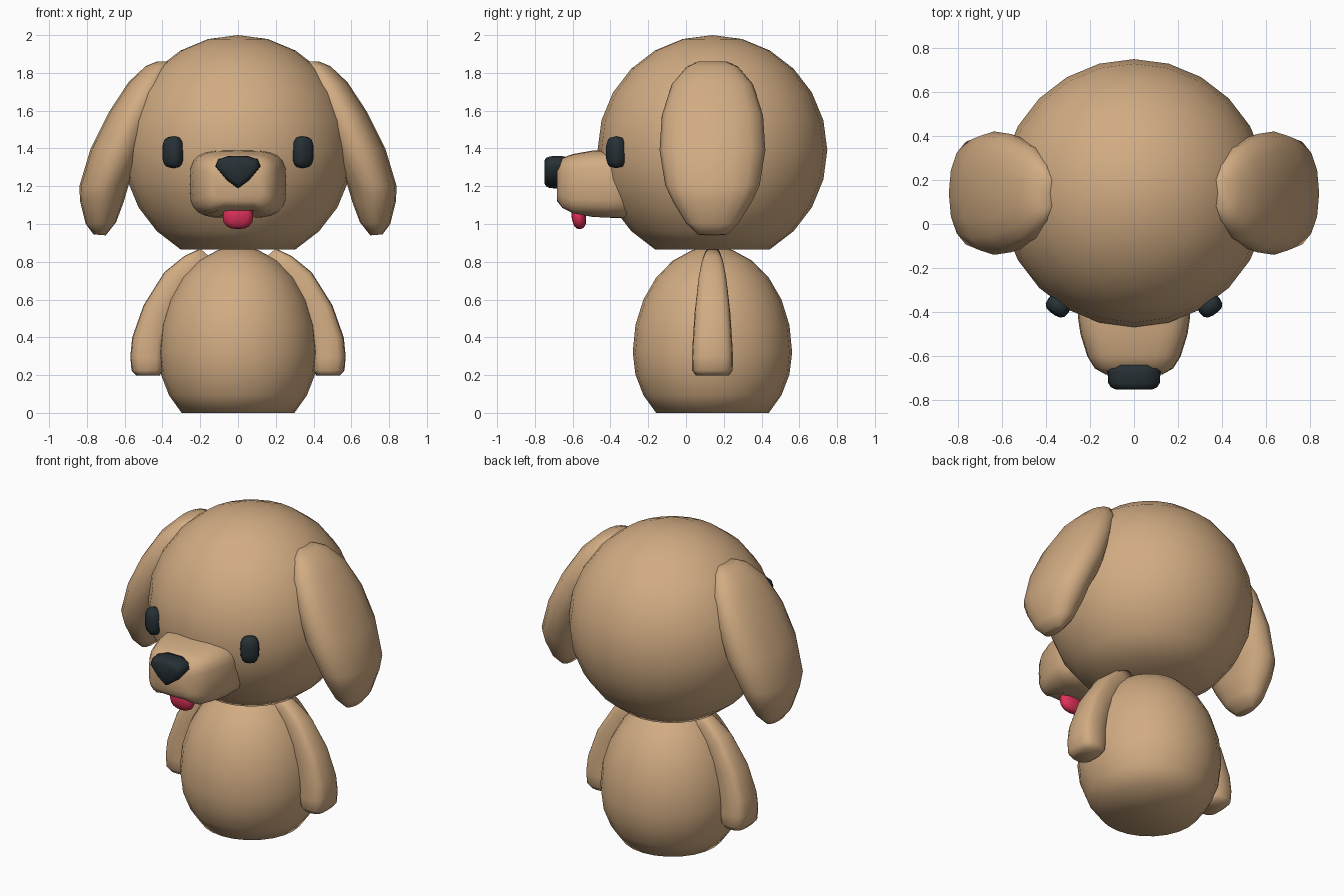
import bpy, bmesh
from math import sin, cos, pi, radians, copysign
from mathutils import Vector, Matrix

if "Cube" in bpy.data.objects:
    bpy.data.objects.remove(bpy.data.objects["Cube"])

CY = 0.14  # depth of the head and body axis


def material(name, rgb):
    m = bpy.data.materials.new(name)
    m.diffuse_color = (*rgb, 1)
    m.use_nodes = True
    m.node_tree.nodes["Principled BSDF"].inputs["Base Color"].default_value = m.diffuse_color
    return m


TAN = material("tan", (0.64, 0.41, 0.225))
DARK = material("dark", (0.02, 0.03, 0.036))
PINK = material("pink", (0.75, 0.03, 0.10))


def finish(name, bm, mat, mirror=False):
    bmesh.ops.recalc_face_normals(bm, faces=bm.faces)
    for f in bm.faces:
        f.smooth = True
    me = bpy.data.meshes.new(name)
    bm.to_mesh(me)
    bm.free()
    me.materials.append(mat)
    ob = bpy.data.objects.new(name, me)
    bpy.context.collection.objects.link(ob)
    if mirror:
        ob.modifiers.new("mirror", "MIRROR").use_mirror_merge = False
    return ob


def oval(a, b, power=2, n=16):
    """Superellipse outline as (u, v) pairs."""
    out = []
    for i in range(n):
        t = 2 * pi * i / n
        c, s = cos(t), sin(t)
        out.append((a * copysign(abs(c) ** (2 / power), c),
                    b * copysign(abs(s) ** (2 / power), s)))
    return out


def loft(rings):
    """Skin a list of equal rings and cap both ends."""
    bm = bmesh.new()
    vs = [[bm.verts.new(p) for p in r] for r in rings]
    n = len(rings[0])
    for a, b in zip(vs, vs[1:]):
        for i in range(n):
            j = (i + 1) % n
            bm.faces.new((a[i], a[j], b[j], b[i]))
    bm.faces.new(vs[0])
    bm.faces.new(vs[-1])
    return bm


def flap(stations, power):
    """Rings spanning outer to inner (x, z) points with a half width in y."""
    rings = []
    for ox, oz, ix, iz, hy in stations:
        mid = Vector(((ox + ix) / 2, CY, (oz + iz) / 2))
        half = Vector(((ox - ix) / 2, 0, (oz - iz) / 2))
        rings.append([mid + half * u + Vector((0, hy * v, 0))
                      for u, v in oval(1, 1, power)])
    return loft(rings)


# Head: sphere cut flat at the neck
bm = bmesh.new()
bmesh.ops.create_uvsphere(bm, u_segments=24, v_segments=12, radius=0.608)
bmesh.ops.delete(bm, geom=[v for v in bm.verts if v.co.z < -0.55], context="VERTS")
bmesh.ops.holes_fill(bm, edges=[e for e in bm.edges if e.is_boundary], sides=0)
bmesh.ops.translate(bm, verts=bm.verts, vec=(0, CY, 1.392))
finish("head", bm, TAN)

# Body: egg shape with a flat base
rings = []
for deg in (-45, -30, -15, 0, 15, 30, 45, 60, 75, 85):
    a = radians(deg)
    r = 0.422 * cos(a)
    z = 0.32 + sin(a) * (0.56 if deg > 0 else 0.32 / sin(pi / 4))
    rings.append([(u, CY + v, z) for u, v in oval(r, r, 2, 24)])
finish("body", loft(rings), TAN)

# Ears: puffy hanging flaps
finish("ears", flap([
    (0.430, 1.860, 0.360, 1.860, 0.075),
    (0.490, 1.835, 0.350, 1.830, 0.135),
    (0.580, 1.750, 0.370, 1.730, 0.215),
    (0.685, 1.590, 0.430, 1.560, 0.268),
    (0.780, 1.400, 0.490, 1.380, 0.280),
    (0.840, 1.200, 0.578, 1.210, 0.250),
    (0.836, 1.120, 0.604, 1.120, 0.210),
    (0.806, 1.000, 0.645, 1.010, 0.140),
    (0.765, 0.945, 0.700, 0.940, 0.075)], 2.2), TAN, True)

# Arms: curved limbs with blunt ends
finish("arms", flap([
    (0.200, 0.870, 0.120, 0.800, 0.040),
    (0.285, 0.830, 0.190, 0.730, 0.058),
    (0.390, 0.745, 0.270, 0.640, 0.076),
    (0.500, 0.570, 0.350, 0.500, 0.094),
    (0.560, 0.400, 0.385, 0.370, 0.104),
    (0.570, 0.300, 0.390, 0.290, 0.109),
    (0.564, 0.225, 0.395, 0.225, 0.107),
    (0.540, 0.198, 0.415, 0.198, 0.088)], 3.2), TAN, True)

# Muzzle: rounded box lofted forward, lifted slightly at the mouth
rings = []
for y, hw, z0, z1, lift in ((-0.25, 0.257, 1.03, 1.39, 0),
                            (-0.42, 0.255, 1.03, 1.392, 0.01),
                            (-0.50, 0.243, 1.035, 1.388, 0.02),
                            (-0.60, 0.212, 1.045, 1.37, 0.025),
                            (-0.655, 0.178, 1.075, 1.35, 0.015),
                            (-0.682, 0.13, 1.12, 1.29, 0)):
    ring = []
    for u, v in oval(hw, (z1 - z0) / 2, 3.6, 24):
        up = lift if v < 0 and abs(u) < 0.11 else 0
        ring.append((u, y, (z0 + z1) / 2 + v + up))
    rings.append(ring)
finish("muzzle", loft(rings), TAN)

# Nose: rounded triangle pushed forward
half = [(0.05, 1.36), (0.105, 1.343), (0.12, 1.305), (0.06, 1.232)]
outline = half + [(0, 1.188)] + [(-x, z) for x, z in reversed(half)]
rings = [[(x * s, y, 1.28 + (z - 1.28) * s) for x, z in outline]
         for y, s in ((-0.64, 0.97), (-0.67, 1.0), (-0.72, 0.98), (-0.74, 0.88), (-0.75, 0.7))]
finish("nose", loft(rings), DARK)


def pebble(name, size, power, mat, matrix, mirror=False):
    """Rounded block whose layers run along local y."""
    rings = []
    for deg in (-82, -55, -25, 0, 25, 55, 82):
        a = radians(deg)
        k = cos(a) ** (2 / power)
        y = size[1] * copysign(abs(sin(a)) ** (2 / power), a)
        rings.append([matrix @ Vector((u, y, v))
                      for u, v in oval(size[0] * k, size[2] * k, power)])
    finish(name, loft(rings), mat, mirror)


# Eyes set on the head surface, and the tongue
pebble("eyes", (0.056, 0.046, 0.085), 2.9, DARK,
       Matrix.Translation((0.343, -0.37, 1.38)) @ Matrix.Rotation(radians(34), 4, "Z"), True)
pebble("tongue", (0.081, 0.038, 0.068), 2.4, PINK,
       Matrix.Translation((0, -0.568, 1.04)) @ Matrix.Rotation(radians(8), 4, "X"))
